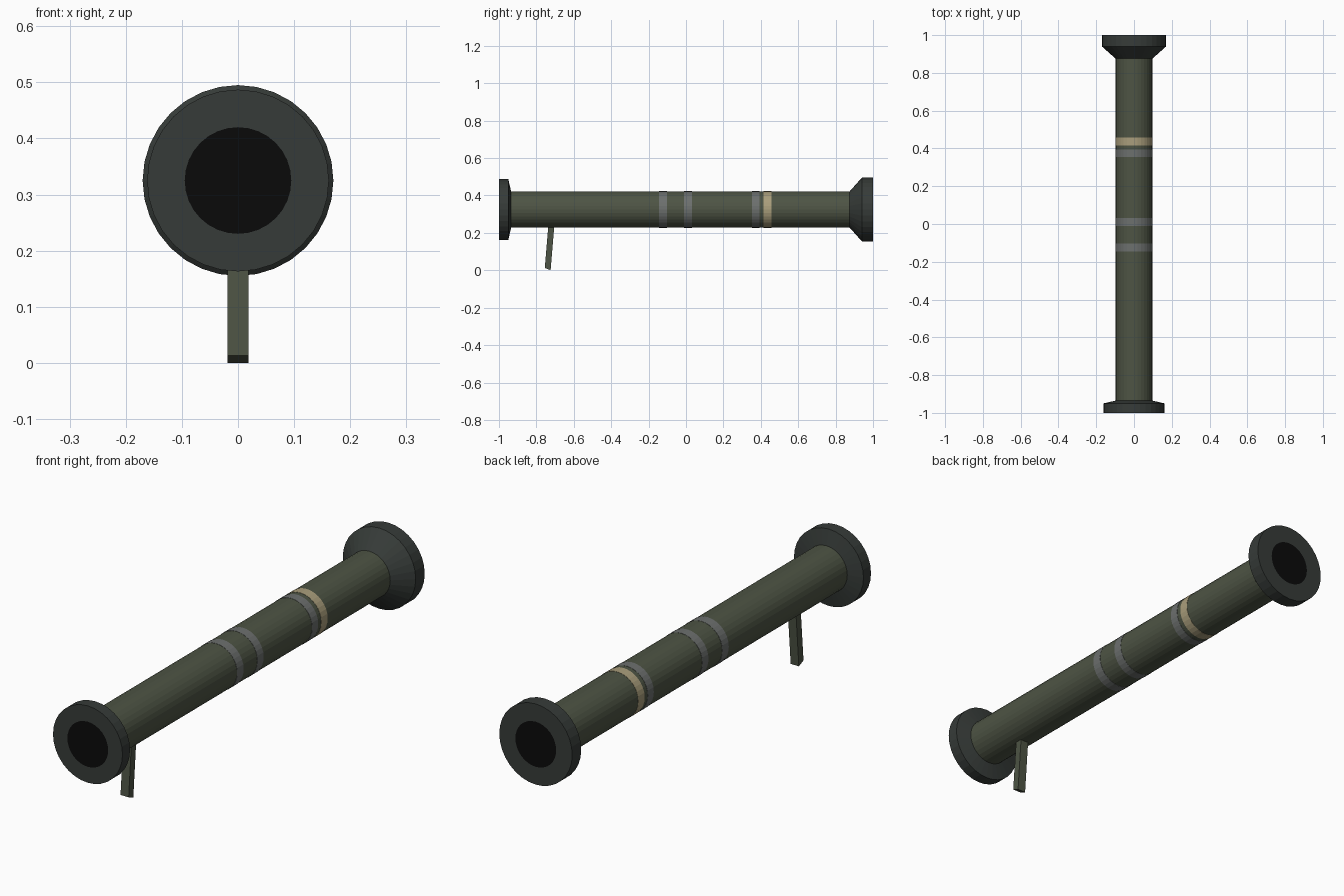
import bpy, bmesh, math

if "Cube" in bpy.data.objects:
    bpy.data.objects.remove(bpy.data.objects["Cube"])

SIDES = 32
AXIS_Z = 0.325


def material(name, rgb):
    m = bpy.data.materials.new(name)
    m.diffuse_color = (*rgb, 1)
    m.use_nodes = True
    m.node_tree.nodes["Principled BSDF"].inputs["Base Color"].default_value = m.diffuse_color
    return m


OLIVE = material("olive", (0.075, 0.088, 0.058))
DARK = material("dark_rubber", (0.037, 0.044, 0.040))
GREY = material("band_grey", (0.15, 0.16, 0.155))
TAN = material("band_tan", (0.40, 0.34, 0.20))
BLACK = material("bore_black", (0.003, 0.003, 0.003))


def add_object(name, bm, mat):
    bmesh.ops.recalc_face_normals(bm, faces=bm.faces)
    mesh = bpy.data.meshes.new(name)
    bm.to_mesh(mesh)
    bm.free()
    mesh.materials.append(mat)
    ob = bpy.data.objects.new(name, mesh)
    bpy.context.collection.objects.link(ob)
    return ob


def lathe(name, profile, mat, closed=False):
    """Revolve (radius, y) points around the long axis."""
    bm = bmesh.new()
    rings = []
    for r, y in profile:
        rings.append([bm.verts.new((r * math.cos(2 * math.pi * i / SIDES), y,
                                    AXIS_Z + r * math.sin(2 * math.pi * i / SIDES)))
                      for i in range(SIDES)])
    pairs = list(zip(rings, rings[1:]))
    if closed:
        pairs.append((rings[-1], rings[0]))
    for a, b in pairs:
        for i in range(SIDES):
            j = (i + 1) % SIDES
            bm.faces.new((a[i], a[j], b[j], b[i]))
    return add_object(name, bm, mat)


# Main tube
lathe("tube", [(0.097, -0.96), (0.097, 0.96)], OLIVE)

# End flanges
lathe("front_flange", [(0.095, -1.0), (0.162, -1.0), (0.162, -0.95),
                       (0.145, -0.947), (0.097, -0.935)][:3]
      + [(0.097, -0.935)], DARK)
lathe("rear_flange", [(0.095, 1.0), (0.17, 1.0), (0.17, 0.94), (0.097, 0.875)], DARK)

# Black openings
for name, y, side in (("front_opening", -1.0, 1), ("rear_opening", 1.0, -1)):
    bm = bmesh.new()
    ring = [bm.verts.new((0.095 * math.cos(2 * math.pi * i / SIDES), y,
                          AXIS_Z + 0.095 * math.sin(2 * math.pi * i / SIDES)))
            for i in range(SIDES)]
    bm.faces.new(ring[::side])
    add_object(name, bm, BLACK)

# Painted bands
bands = [("grey_band_front", -0.145, -0.102, GREY), ("grey_band_middle", -0.01, 0.031, GREY),
         ("grey_band_rear", 0.354, 0.394, GREY), ("tan_band", 0.415, 0.457, TAN)]
for name, y0, y1, mat in bands:
    lathe(name, [(0.0965, y0), (0.098, y0), (0.098, y1), (0.0965, y1)], mat)

# Tilted grip: side outline extruded across x
bm = bmesh.new()
outline = [(-0.703, 0.25), (-0.735, 0.25), (-0.755, 0.013), (-0.724, 0.0)]
face = bm.faces.new([bm.verts.new((-0.019, y, z)) for y, z in outline])
out = bmesh.ops.extrude_face_region(bm, geom=[face])
bmesh.ops.translate(bm, vec=(0.038, 0, 0),
                    verts=[v for v in out["geom"] if isinstance(v, bmesh.types.BMVert)])
add_object("grip", bm, OLIVE)
